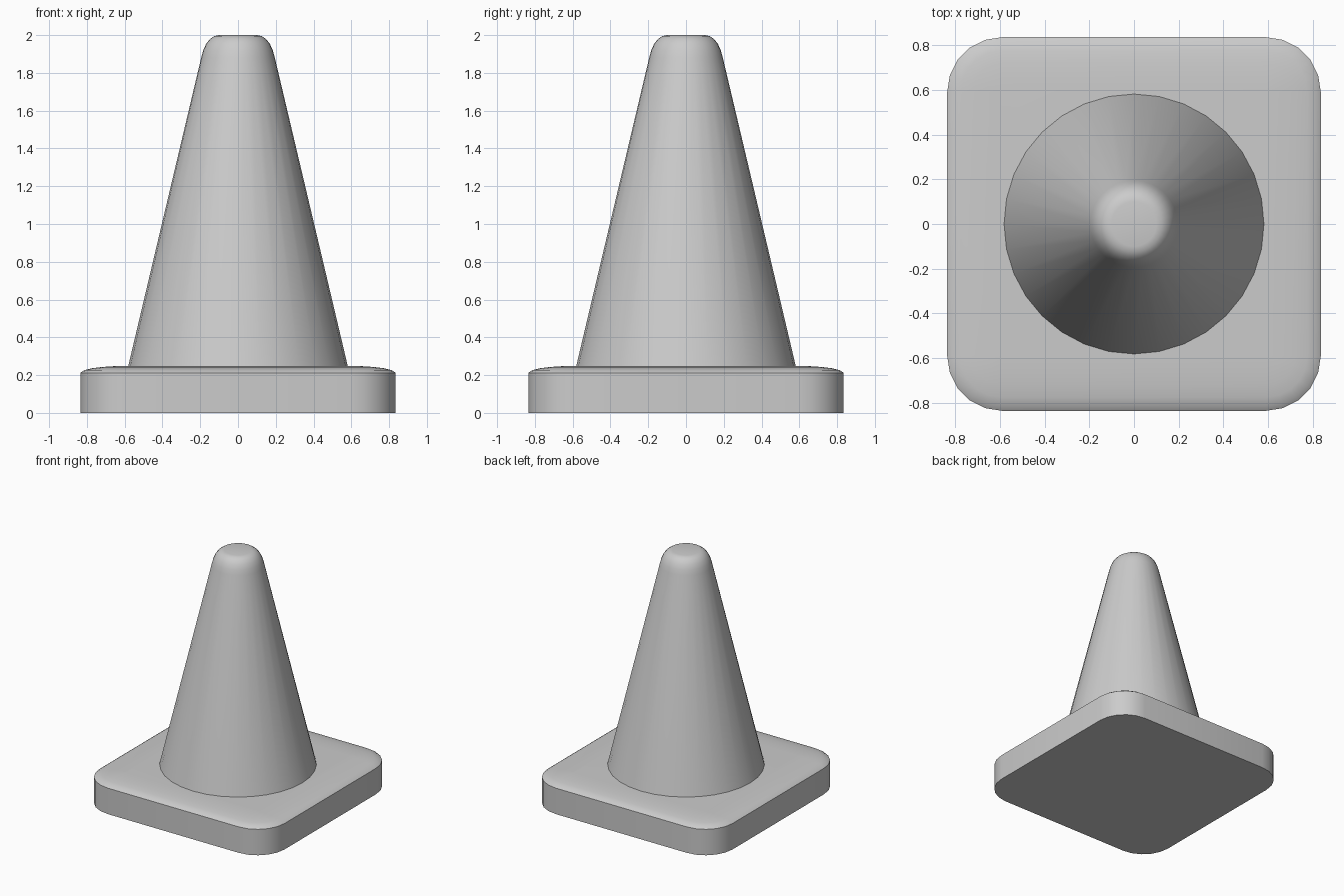
import bpy, bmesh, math

if "Cube" in bpy.data.objects:
    bpy.data.objects.remove(bpy.data.objects["Cube"])


def loft(name, rings, cap_bottom):
    """Skin a stack of matching closed rings and cap the ends."""
    bm = bmesh.new()
    loops = [[bm.verts.new(p) for p in ring] for ring in rings]
    n = len(loops[0])
    for a, b in zip(loops, loops[1:]):
        for i in range(n):
            j = (i + 1) % n
            bm.faces.new((a[i], a[j], b[j], b[i]))
    bm.faces.new(loops[-1])
    if cap_bottom:
        bm.faces.new(loops[0][::-1])
    mesh = bpy.data.meshes.new(name)
    bm.to_mesh(mesh)
    bm.free()
    obj = bpy.data.objects.new(name, mesh)
    bpy.context.collection.objects.link(obj)
    bpy.ops.object.select_all(action='DESELECT')
    obj.select_set(True)
    bpy.context.view_layer.objects.active = obj
    bpy.ops.object.shade_smooth_by_angle(angle=math.radians(40))
    return obj


def rounded_square(radius, z, centre=0.59, segs=5):
    """Square ring with round corners; radius is measured from the corner centres."""
    pts = []
    for k, (sx, sy) in enumerate([(1, 1), (-1, 1), (-1, -1), (1, -1)]):
        for s in range(segs + 1):
            a = math.pi / 2 * (k + s / segs)
            pts.append((sx * centre + radius * math.cos(a),
                        sy * centre + radius * math.sin(a), z))
    return pts


def circle(radius, z, n=32):
    return [(radius * math.cos(2 * math.pi * i / n),
             radius * math.sin(2 * math.pi * i / n), z) for i in range(n)]


# Base plate: straight sides with a softly domed top edge
base_profile = [(0.245, 0), (0.245, 0.212), (0.225, 0.226), (0.185, 0.236),
                (0.13, 0.243), (0.07, 0.247), (0.01, 0.249)]
loft("base_plate", [rounded_square(r, z) for r, z in base_profile], True)

# Cone body with a rounded tip
cone_profile = [(0.583, 0.24), (0.195, 1.88), (0.184, 1.92), (0.168, 1.955),
                (0.148, 1.98), (0.125, 1.995), (0.10, 2.0)]
loft("cone_body", [circle(r, z) for r, z in cone_profile], False)
